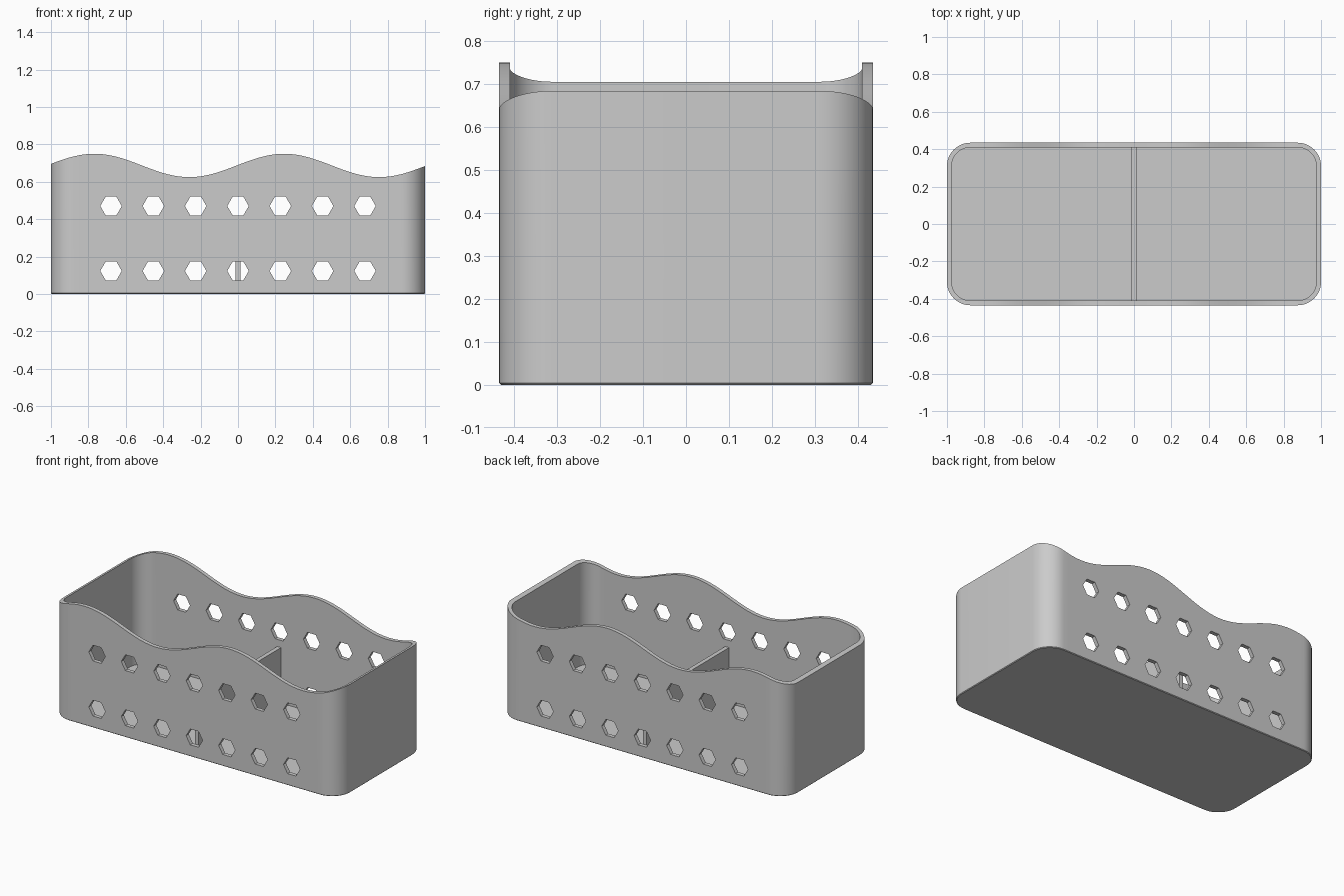
import bpy, bmesh
from math import sin, cos, pi, radians

cube = bpy.data.objects.get("Cube")
if cube:
    bpy.data.objects.remove(cube, do_unlink=True)

HX, HY, RADIUS, WALL, FLOOR = 1.0, 0.4345, 0.125, 0.025, 0.025
DIVIDER_TOP = 0.375
HOLE_R, HOLE_STEP, HOLE_ROWS = 0.0575, 0.2263, (0.123, 0.47)

grey = bpy.data.materials.new("plain grey")
grey.use_nodes = True
grey.diffuse_color = (0.6, 0.6, 0.6, 1)
grey.node_tree.nodes["Principled BSDF"].inputs["Base Color"].default_value = (0.6, 0.6, 0.6, 1)


def wave(x):
    """Height of the rim at x."""
    return 0.687 + 0.0625 * sin(2 * pi * (0.9853 * x + 0.0064))


def outline(inset, corner_steps=12, side_steps=56):
    """Rounded rectangle, with the long sides subdivided for the wavy rim."""
    hx, hy, r = HX - inset, HY - inset, RADIUS - inset
    cx, cy = hx - r, hy - r
    pts = []
    for k, (sx, sy) in enumerate(((1, 1), (-1, 1), (-1, -1), (1, -1))):
        for i in range(corner_steps + 1):
            a = (k + i / corner_steps) * pi / 2
            pts.append((sx * cx + r * cos(a), sy * cy + r * sin(a)))
        if k in (0, 2):
            pts += [(sx * cx * (1 - 2 * i / side_steps), sy * hy)
                    for i in range(1, side_steps)]
    return pts


def finish(bm, name):
    bmesh.ops.recalc_face_normals(bm, faces=bm.faces[:])
    mesh = bpy.data.meshes.new(name)
    bm.to_mesh(mesh)
    bm.free()
    obj = bpy.data.objects.new(name, mesh)
    mesh.materials.append(grey)
    bpy.context.collection.objects.link(obj)
    return obj


# Basket shell: chamfered base, outer wall, wavy rim, inner wall, floor
bm = bmesh.new()
levels = ((0.004, 0), (0, 0.004), (0, None), (WALL, None), (WALL, FLOOR))
rings = [[bm.verts.new((x, y, wave(x) if z is None else z)) for x, y in outline(inset)]
         for inset, z in levels]
for low, high in zip(rings, rings[1:]):
    for i in range(len(low)):
        j = (i + 1) % len(low)
        bm.faces.new((low[i], low[j], high[j], high[i]))
bm.faces.new(rings[0])
bm.faces.new(rings[-1])
basket = finish(bm, "basket")

# Hexagonal drain holes through the front and back walls
bm = bmesh.new()
for z in HOLE_ROWS:
    for n in range(-3, 4):
        ends = [[bm.verts.new((n * HOLE_STEP + HOLE_R * cos(k * pi / 3), y,
                               z + HOLE_R * sin(k * pi / 3))) for k in range(6)]
                for y in (-0.6, 0.6)]
        for k in range(6):
            m = (k + 1) % 6
            bm.faces.new((ends[0][k], ends[0][m], ends[1][m], ends[1][k]))
        bm.faces.new(ends[0])
        bm.faces.new(ends[1])
cutter = finish(bm, "hole_cutter")
cutter.hide_render = True

cut = basket.modifiers.new("holes", 'BOOLEAN')
cut.operation = 'DIFFERENCE'
cut.solver = 'EXACT'
cut.object = cutter
bpy.ops.object.select_all(action='DESELECT')
bpy.context.view_layer.objects.active = basket
basket.select_set(True)
bpy.ops.object.modifier_apply(modifier=cut.name)
bpy.data.objects.remove(cutter, do_unlink=True)
bpy.ops.object.shade_smooth_by_angle(angle=radians(30))

# Central divider, half the height of the basket
bm = bmesh.new()
bmesh.ops.create_cube(bm, size=1)
divider = finish(bm, "divider")
size = (0.027, 2 * (HY - WALL) + 0.002, DIVIDER_TOP - FLOOR + 0.002)
for v in divider.data.vertices:
    v.co = [c * s for c, s in zip(v.co, size)]
    v.co.z += DIVIDER_TOP - size[2] / 2
